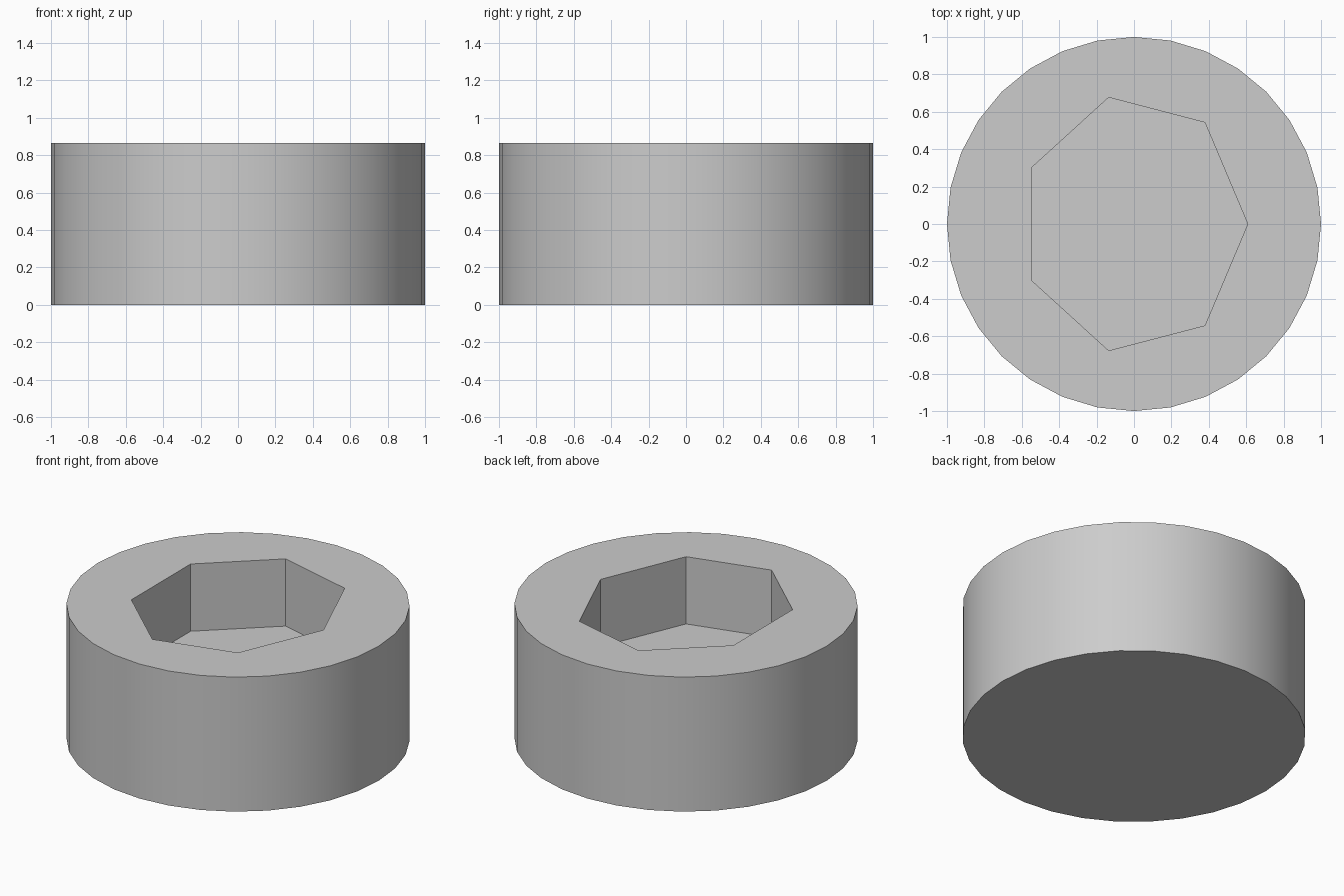
import bpy
import math

cube = bpy.data.objects.get("Cube")
if cube:
    bpy.data.objects.remove(cube, do_unlink=True)

HEIGHT = 0.865
POCKET_FLOOR = HEIGHT / 2
POCKET_RX, POCKET_RY = 0.608, 0.694

# Single grey material
grey = bpy.data.materials.new("plain grey")
grey.use_nodes = True
colour = (0.604, 0.604, 0.604, 1.0)
grey.diffuse_color = colour
grey.node_tree.nodes["Principled BSDF"].inputs["Base Color"].default_value = colour


def prism(name, sides, z0, z1, rx=1.0, ry=1.0):
    """Upright prism with its first corner on +x."""
    bpy.ops.mesh.primitive_cylinder_add(
        vertices=sides, radius=1, depth=z1 - z0, location=(0, 0, (z0 + z1) / 2))
    obj = bpy.context.object
    obj.name = obj.data.name = name
    # the primitive starts on +y, so turn that corner to +x, then stretch
    for v in obj.data.vertices:
        x, y = v.co.y, -v.co.x
        v.co.x, v.co.y = x * rx, y * ry
    obj.data.materials.append(grey)
    return obj


# Round body, and a seven-sided cutter for the blind socket
pocket = prism("socket_cutter", 7, POCKET_FLOOR, HEIGHT + 0.2, POCKET_RX, POCKET_RY)
pocket.hide_render = True
body = prism("socketed_disc", 32, 0.0, HEIGHT)

# Cut the socket out of the top
cut = body.modifiers.new("socket", 'BOOLEAN')
cut.operation = 'DIFFERENCE'
cut.solver = 'EXACT'
cut.object = pocket
bpy.ops.object.modifier_apply(modifier=cut.name)
bpy.data.objects.remove(pocket, do_unlink=True)

# Smooth round wall, crisp rims and socket corners
bpy.ops.object.shade_smooth_by_angle(angle=math.radians(30))
